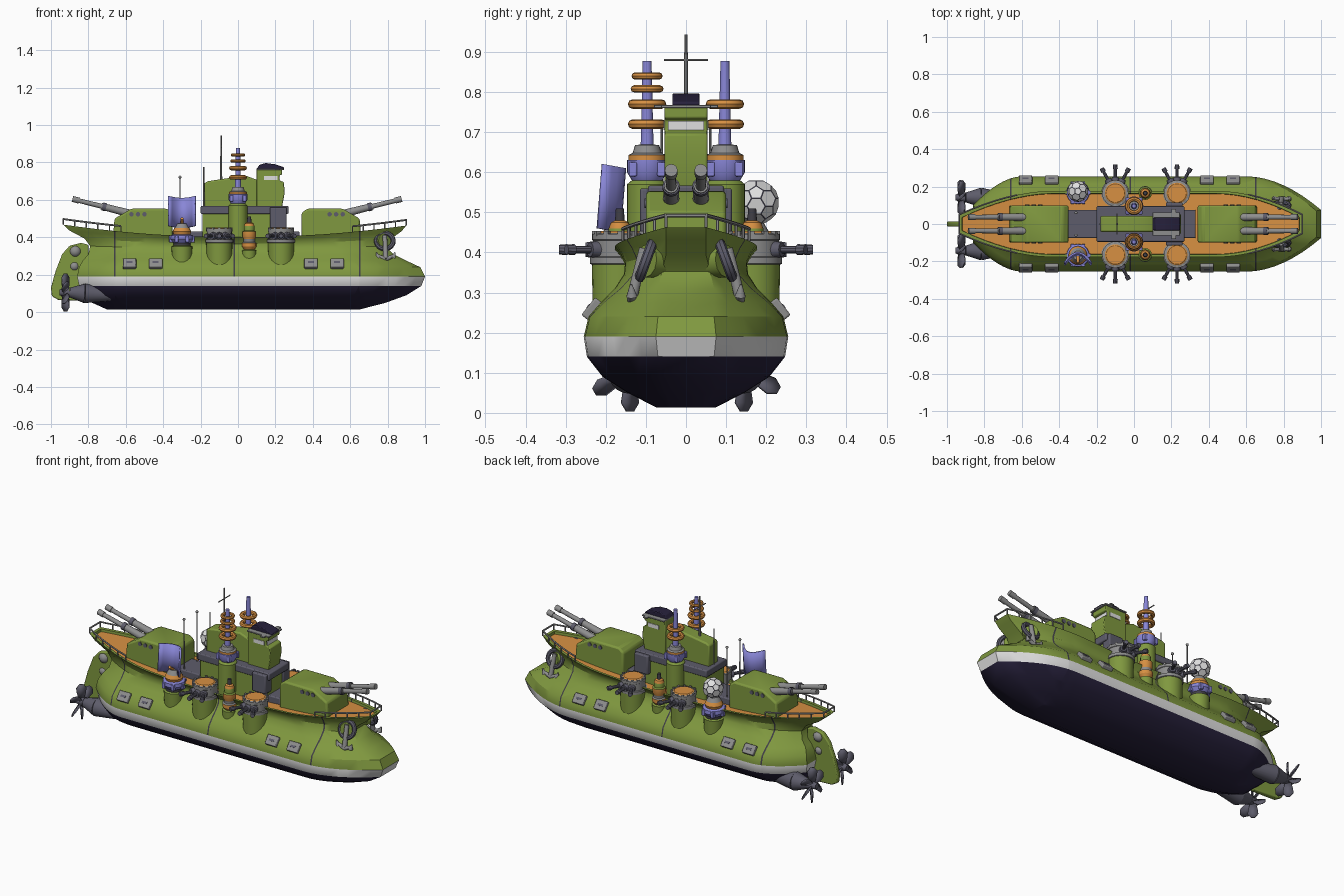
import bpy, bmesh, math
from mathutils import Vector, Matrix

if "Cube" in bpy.data.objects:
    bpy.data.objects.remove(bpy.data.objects["Cube"])

COLS = {"green": (.215, .315, .05), "orange": (.68, .28, .055), "navy": (.02, .015, .045),
        "pale_grey": (.74, .74, .74), "grey": (.27, .27, .27), "slate": (.11, .107, .145),
        "lavender": (.25, .24, .68), "dark_metal": (.05, .048, .06)}
MATS = []
for n, c in COLS.items():
    m = bpy.data.materials.new(n)
    m.diffuse_color = (*c, 1)
    m.use_nodes = True
    m.node_tree.nodes["Principled BSDF"].inputs["Base Color"].default_value = m.diffuse_color
    MATS.append(m)
G, O, N, W, GR, SL, LV, DK = range(8)


def obj(name, bm, col=None, bevel=0):
    """Turn a bmesh into an object; col None keeps face material indices."""
    bmesh.ops.recalc_face_normals(bm, faces=bm.faces)
    if col is not None:
        for f in bm.faces:
            f.material_index = col
    me = bpy.data.meshes.new(name)
    bm.to_mesh(me)
    bm.free()
    for m in MATS:
        me.materials.append(m)
    o = bpy.data.objects.new(name, me)
    bpy.context.collection.objects.link(o)
    if bevel:
        b = o.modifiers.new("bevel", "BEVEL")
        b.width, b.segments = bevel, 2
    return o


def box(name, lo, hi, col, bevel=0, rot=None):
    lo, hi = Vector(lo), Vector(hi)
    bm = bmesh.new()
    m = Matrix.Translation((lo + hi) / 2) @ (rot or Matrix()) @ Matrix.Diagonal((*(hi - lo), 1))
    bmesh.ops.create_cube(bm, size=1, matrix=m)
    return obj(name, bm, col, bevel)


def rod(name, a, b, r0, r1, col, n=12):
    a, b = Vector(a), Vector(b)
    d = b - a
    bm = bmesh.new()
    m = Matrix.Translation((a + b) / 2) @ d.to_track_quat('Z', 'Y').to_matrix().to_4x4()
    bmesh.ops.create_cone(bm, cap_ends=True, segments=n, radius1=r0, radius2=r1, depth=d.length, matrix=m)
    return obj(name, bm, col)


def ball(name, p, r, col):
    bm = bmesh.new()
    bmesh.ops.create_uvsphere(bm, u_segments=12, v_segments=8, radius=r, matrix=Matrix.Translation(p))
    return obj(name, bm, col)


def prism(name, pts, hw, col, bevel=0):
    """Side profile in x-z, extruded across y."""
    bm = bmesh.new()
    a, b = ([bm.verts.new((x, s * hw, z)) for x, z in pts] for s in (-1, 1))
    bm.faces.new(a)
    bm.faces.new(b)
    for i in range(len(a)):
        j = (i + 1) % len(a)
        bm.faces.new((a[i], a[j], b[j], b[i]))
    return obj(name, bm, col, bevel)


def lathe(name, x, y, prof, n=24):
    """Profile rows are (radius, z, colour of the band above)."""
    bm = bmesh.new()
    R = [[bm.verts.new((x + r * math.cos(k * math.tau / n), y + r * math.sin(k * math.tau / n), z))
          for k in range(n)] for r, z, c in prof]
    for i in range(len(R) - 1):
        for k in range(n):
            q = (k + 1) % n
            bm.faces.new((R[i][k], R[i][q], R[i + 1][q], R[i + 1][k])).material_index = prof[i][2]
    bm.faces.new(R[0]).material_index = prof[0][2]
    bm.faces.new(R[-1]).material_index = prof[-1][2]
    return obj(name, bm)


def torus(name, p, R, r, col, rot=(0, 0, 0)):
    bpy.ops.mesh.primitive_torus_add(location=p, rotation=rot, major_radius=R, minor_radius=r,
                                     major_segments=24, minor_segments=8)
    bpy.context.object.name = name
    bpy.context.object.data.materials.append(MATS[col])


# Hull: plan outlines stacked by height (z, sheer, half width, x ends and tapers, end widths, colour)
def outline(z, sheer, hw, xs, xst, xbt, xb, es, eb, col):
    pts, K = [], 8
    for k in range(K, -1, -1):
        s = k / K
        pts.append((xst + (xs - xst) * s, es + (hw - es) * (1 - s ** 1.8)))
    pts += [(xst + (xbt - xst) * t, hw) for t in (.2, .4, .6, .8)]
    for k in range(K + 1):
        s = k / K
        pts.append((xbt + (xb - xbt) * s, eb + (hw - eb) * (1 - s ** 1.9)))
    return [(x, w, z + sheer * (abs(x) / .85) ** 2) for x, w in pts]


LEVELS = [(.014, 0, .075, -.70, -.55, .50, .65, .03, .04, N), (.05, 0, .145, -.78, -.6, .55, .79, .05, .05, N),
          (.09, 0, .208, -.83, -.6, .58, .90, .07, .06, N), (.14, 0, .247, -.85, -.6, .6, .98, .09, .07, W),
          (.19, 0, .255, -.86, -.6, .6, 1.0, .1, .075, G), (.24, 0, .243, -.85, -.6, .6, .975, .09, .07, G),
          (.275, 0, .213, -.83, -.58, .58, .90, .07, .07, G), (.31, 0, .178, -.80, -.54, .55, .83, .06, .07, G),
          (.34, .015, .155, -.79, -.48, .5, .79, .05, .06, G), (.365, .03, .152, -.82, -.45, .46, .82, .05, .05, G),
          (.385, .045, .163, -.90, -.44, .44, .875, .05, .05, G), (.4, .056, .177, -.935, -.44, .44, .9, .05, .05, G),
          (.4, .056, .163, -.92, -.44, .44, .885, .035, .035, G), (.385, .056, .161, -.918, -.44, .44, .883, .035, .035, O)]
bm = bmesh.new()
rings = [[[bm.verts.new((x, s * w, z)) for x, w, z in outline(*L)] for s in (-1, 1)] for L in LEVELS]
M = len(rings[0][0])
for i in range(len(LEVELS) - 1):
    (a0, b0), (a1, b1) = rings[i], rings[i + 1]
    quads = [(r0[k], r0[k + 1], r1[k + 1], r1[k]) for r0, r1 in ((a0, a1), (b0, b1)) for k in range(M - 1)]
    quads += [(a0[e], b0[e], b1[e], a1[e]) for e in (0, -1)]
    for q in quads:
        bm.faces.new(q).material_index = LEVELS[i][9]
for (a, b), c in ((rings[0], N), (rings[-1], O)):
    for k in range(M - 1):
        bm.faces.new((a[k], a[k + 1], b[k + 1], b[k])).material_index = c
for sx in (-.66, -.02, .65):  # dark plate seams
    for d in (-.004, .004):
        bmesh.ops.bisect_plane(bm, geom=bm.verts[:] + bm.edges[:] + bm.faces[:], plane_co=(sx + d, 0, 0), plane_no=(1, 0, 0))
    for f in bm.faces:
        if abs(f.calc_center_median().x - sx) < .004 and f.material_index == G:
            f.material_index = DK
obj("hull", bm)

# Deck railings at bow and stern
edge = outline(*LEVELS[11])
for rail in ([p for p in edge if p[0] > .58], [p for p in edge if p[0] < -.6]):
    path = [(x, -w, z) for x, w, z in rail]
    other = [(x, w, z) for x, w, z in rail]
    path = path + other[::-1] if rail[0][0] > 0 else path[::-1] + other
    up = [Vector(p) + Vector((0, 0, .03)) for p in path]
    for k, p in enumerate(path):
        rod("rail_post", p, up[k], .004, .004, GR, 6)
        if k:
            rod("rail_bar", up[k - 1], up[k], .005, .005, GR, 6)

# Main gun turrets fore and aft
for e in (1, -1):
    X = lambda v: e * v - (.01 if e < 0 else 0)
    prism("main_turret", [(X(x), z) for x, z in ((.34, .36), (.34, .53), (.37, .553), (.56, .553), (.65, .50), (.66, .38))], .1, G, .01)
    for s in (1, -1):
        y = s * .037
        rod("gun_sleeve", (X(.56), y, .525), (X(.72), y, .566), .021, .018, GR)
        rod("gun_collar", (X(.695), y, .56), (X(.715), y, .565), .022, .022, SL)
        rod("gun_barrel", (X(.72), y, .566), (X(.87), y, .603), .013, .012, GR)
        rod("gun_muzzle", (X(.84), y, .596), (X(.875), y, .605), .016, .016, GR)
        for x in (.49, .525, .56):
            rod("turret_port", (X(x), s * .095, .523), (X(x), s * .104, .523), .012, .012, SL)

# Central superstructure
box("deckhouse", (-.37, -.075, .34), (.33, .075, .43), SL, .006)
box("midship_block", (-.19, -.088, .36), (.25, .088, .54), G, .008)
box("bridge_deck", (-.2, -.095, .525), (.27, .095, .567), SL, .006)
for s in (1, -1):
    box("deck_box", (.17, s * .085 - .03, .45), (.26, s * .085 + .03, .56), SL, .006)
prism("aft_tower", [(-.18, .56), (-.18, .69), (-.16, .70), (.04, .73), (.12, .70), (.12, .56)], .042, G, .008)
prism("bridge_tower", [(.1, .56), (.1, .765), (.235, .765), (.235, .735), (.22, .73), (.22, .705), (.245, .695), (.25, .64), (.235, .56)], .053, G, .004)
box("bridge_window", (.135, -.045, .705), (.225, .045, .728), W)
for s in (1, -1):
    box("bridge_side_window", (.14, s * .053 - .003, .705), (.21, s * .053 + .003, .728), W)
box("bridge_roof", (.1, -.062, .76), (.245, .062, .768), GR, .002)
box("roof_wing", (.2, -.08, .76), (.225, .08, .768), GR, .002)
prism("roof_cap", [(.1, .765), (.115, .788), (.15, .797), (.2, .79), (.245, .775), (.245, .765)], .034, N, .004)

# Coil masts, slim posts and aerials
for s in (1, -1):
    y = s * .097
    lathe("coil_mast", 0, y, [(.05, .36, G), (.05, .57, G), (.038, .58, LV), (.05, .6, LV), (.05, .63, LV),
                              (.047, .631, O), (.047, .643, GR), (.036, .648, GR), (.03, .668, GR), (.016, .669, LV), (.011, .878, LV)])
    for k in range(4):
        a = k * math.tau / 4 + .78
        box("mast_bracket", (.05 * math.cos(a) - .01, y + .05 * math.sin(a) - .01, .59), (.05 * math.cos(a) + .01, y + .05 * math.sin(a) + .01, .625), LV, .003)
    for z, R in ((.72, .036), (.77, .036), (.808, .032), (.84, .03))[:4 if s < 0 else 2]:
        torus("coil_ring", (0, y, z), R, .012 if z < .8 else .009, O)
    # smaller insulator posts on the flank
    lathe("insulator", .06, s * .165, [(.034, .22, G), (.038, .33, G), (.028, .335, O), (.038, .35, O), (.038, .37, GR), (.03, .375, GR),
                                       (.03, .39, O), (.036, .4, O), (.036, .43, G), (.028, .435, G), (.028, .46, O), (.022, .475, O), (.012, .48, DK), (.01, .51, DK)], 16)
    rod("aerial", (-.31, s * .06, .42), (-.31, s * .06, .72), .004, .003, GR, 8)
    ball("aerial_tip", (-.31, s * .06, .722), .008, GR)
rod("main_aerial", (-.09, 0, .7), (-.09, 0, .943), .006, .004, GR, 8)
rod("aerial_cross", (-.09, -.055, .88), (-.09, .055, .88), .003, .003, GR, 8)
rod("aft_aerial", (-.183, 0, .56), (-.183, 0, .775), .004, .003, GR, 8)

# Flank gun barbettes with three fanned guns each
for s in (1, -1):
    for cx in (-.1, .23):
        cy = s * .165
        lathe("flank_turret", cx, cy, [(.066, .2, G), (.07, .37, GR), (.075, .372, GR), (.075, .388, GR), (.067, .39, GR), (.067, .43, GR),
                                       (.07, .432, GR), (.07, .446, GR), (.056, .448, O), (.05, .453, O)])
        for k in range(12):
            a = k * math.tau / 12
            p = Vector((cx + .064 * math.cos(a), cy + .064 * math.sin(a), .447))
            box("turret_stud", p - Vector((.006,) * 3), p + Vector((.006,) * 3), GR, 0, Matrix.Rotation(a, 4, 'Z'))
        for a in (-.5, 0, .5):
            d = Vector((math.sin(a), s * math.cos(a), 0))
            c = Vector((cx, cy, .407))
            rod("flank_gun_mount", c + d * .055, c + d * .085, .023, .018, SL)
            rod("flank_gun", c + d * .08, c + d * .13, .009, .009, SL, 10)
            rod("flank_gun_muzzle", c + d * .13, c + d * .152, .014, .012, SL, 10)

# Aft sensor pedestals
for s in (1, -1):
    lathe("sensor_pedestal", -.3, s * .168, [(.05, .22, G), (.056, .35, G), (.046, .355, DK), (.046, .37, LV), (.062, .39, LV), (.06, .41, LV),
                                             (.045, .415, O), (.05, .43, O), (.04, .45, GR), (.025, .475, GR)], 20)
    for k in range(6):
        a = k * math.tau / 6
        p = Vector((-.3 + .058 * math.cos(a), s * .168 + .058 * math.sin(a), .39))
        box("pedestal_lug", p - Vector((.01, .01, .018)), p + Vector((.01, .01, .018)), LV, .003)
# Curved radar panel
bm = bmesh.new()
rows = [[bm.verts.new((-.3 + .075 * t, -.15 - .055 * t * t - (.61 - z) * .08, z + .01 * t * t - .01)) for t in [k / 5 - 1 for k in range(11)]]
        for z in (.46, .54, .62)]
for a, b in zip(rows, rows[1:]):
    for k in range(10):
        bm.faces.new((a[k], a[k + 1], b[k + 1], b[k]))
o = obj("radar_panel", bm, LV)
o.modifiers.new("solid", "SOLIDIFY").thickness = .01
rod("radar_feed", (-.3, -.16, .46), (-.3, -.21, .5), .008, .008, O)
# Panelled radar dome
bm = bmesh.new()
bmesh.ops.create_icosphere(bm, subdivisions=1, radius=.066)
bmesh.ops.bevel(bm, geom=bm.verts[:], offset=33.3, offset_type='PERCENT', affect='VERTICES', segments=1)
panels = bm.faces[:]
for f in panels:
    f.material_index = W
for f in bmesh.ops.inset_individual(bm, faces=panels, thickness=.0025)["faces"]:
    f.material_index = SL
bmesh.ops.translate(bm, vec=(-.3, .175, .525), verts=bm.verts)
obj("radar_dome", bm)

# Hull lockers, anchors, propellers
for s in (1, -1):
    for x in (-.58, -.44, .39, .53):
        tilt = Matrix.Rotation(s * -.9, 4, 'X')
        box("hull_locker", (x - .036, s * .232 - .028, .242), (x + .036, s * .232 + .028, .272), GR, .005, tilt)
        c = Vector((x, s * .2425, .2655))
        box("locker_panel", c - Vector((.016, .006, .003)), c + Vector((.016, .006, .003)), SL, 0, tilt)
    rod("hawse_pipe", (.75, s * .05, .375), (.785, s * .098, .38), .04, .042, G)
    torus("hawse_ring", (.785, s * .1, .38), .045, .013, SL, (math.pi / 2 + s * .35, 0, 0))
    rod("anchor_shank", (.785, s * .105, .41), (.79, s * .135, .285), .012, .014, GR)
    for d in (-1, 1):
        rod("anchor_arm", (.79, s * .135, .283), (.79 + d * .04, s * .135, .3), .012, .009, GR)
        rod("anchor_fluke", (.79 + d * .04, s * .135, .29), (.79 + d * .05, s * .137, .32), .014, .003, GR)
    y = s * .142
    rod("shaft_fairing", (-.56, s * .12, .09), (-.82, y, .1), .02, .052, SL, 20)
    rod("shaft_cone", (-.82, y, .1), (-.9, y, .105), .052, .026, SL, 20)
    rod("propeller_hub", (-.9, y, .105), (-.955, y, .105), .028, .016, SL, 16)
    bm = bmesh.new()
    for k in range(6):
        R = Matrix.Rotation(k * math.tau / 6, 4, 'X')
        prev = None
        for r, w, t in ((.015, .014, .9), (.05, .024, .85), (.08, .028, .75), (.102, .01, .7)):
            cur = [bm.verts.new(R @ Vector((d * w * math.sin(t), d * w * math.cos(t), r)) + Vector((-.925, y, .105))) for d in (-1, 1)]
            if prev:
                bm.faces.new((prev[0], prev[1], cur[1], cur[0]))
            prev = cur
    o = obj("propeller_blades", bm, SL)
    o.modifiers.new("solid", "SOLIDIFY").thickness = .007

# Rudder with hinge knobs
prism("rudder", [(-.8, .06), (-.96, .065), (-.995, .085), (-1, .13), (-.975, .22), (-.94, .31), (-.9, .355), (-.84, .37), (-.8, .36)], .014, G, .006)
for x, z, r in ((-.87, .325, .032), (-.875, .245, .026)):
    ball("rudder_hinge", (x, 0, z), r, GR)

# Smooth rounded parts, keep edges sharp
bpy.ops.object.select_all(action='DESELECT')
for o in bpy.context.scene.objects:
    o.select_set(o.type == 'MESH' and o.name != "radar_dome")
    bpy.context.view_layer.objects.active = o
bpy.ops.object.shade_smooth_by_angle(angle=math.radians(32))
